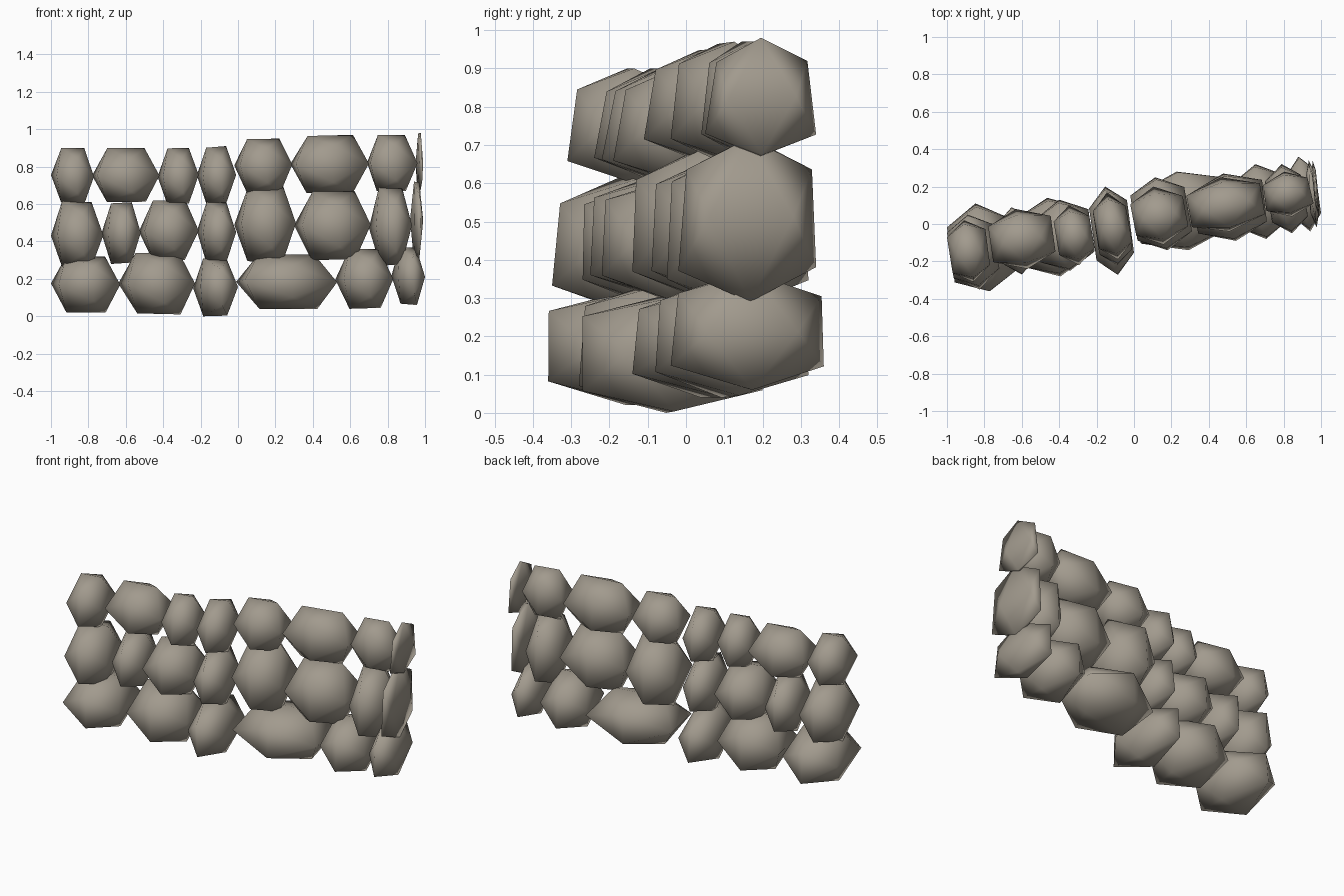
import bpy
import bmesh
import random
from math import radians
from mathutils import Matrix, Vector

random.seed(4)

default_cube = bpy.data.objects.get("Cube")
if default_cube:
    bpy.data.objects.remove(default_cube, do_unlink=True)

GOLDEN = (1 + 5 ** 0.5) / 2
WALL_TURN = Matrix.Rotation(radians(10), 3, "Z")
OVERLAP = 0.01

# One warm grey for all the stone
stone_grey = bpy.data.materials.new("stone grey")
stone_grey.use_nodes = True
stone_colour = (0.36, 0.325, 0.27, 1)
stone_grey.diffuse_color = stone_colour
shader = stone_grey.node_tree.nodes["Principled BSDF"]
shader.inputs["Base Color"].default_value = stone_colour
shader.inputs["Roughness"].default_value = 0.9


def twenty_sided_points():
    """Corners of a regular twenty-sided block, flat on top and pointed at the ends."""
    points = []
    for a in (-1, 1):
        for b in (-GOLDEN, GOLDEN):
            points += [Vector((a, 0, b)), Vector((b, a, 0)), Vector((0, b, a))]
    return points


def fit_to_box(points, low, high):
    """Stretch the points so that they fill the box exactly."""
    for axis in range(3):
        values = [p[axis] for p in points]
        least, span = min(values), max(values) - min(values)
        for p in points:
            share = (p[axis] - least) / span
            p[axis] = low[axis] + share * (high[axis] - low[axis])


def add_stone(name, low, high, batter):
    """A rough smooth-shaded boulder, turned along the wall, narrower at the top."""
    half = (high - low) / (2 * GOLDEN)
    points = []
    for p in twenty_sided_points():
        rough = Vector([random.uniform(-0.06, 0.06) for _ in range(3)])
        p = (p + rough) * (1)
        p.y *= 1 - batter * p.z
        points.append(WALL_TURN @ Vector([p[i] * half[i] for i in range(3)]))
    fit_to_box(points, low, high)

    bm = bmesh.new()
    for p in points:
        bm.verts.new(p)
    bmesh.ops.convex_hull(bm, input=bm.verts[:])
    bmesh.ops.recalc_face_normals(bm, faces=bm.faces[:])
    for face in bm.faces:
        face.smooth = True
    mesh = bpy.data.meshes.new(name)
    bm.to_mesh(mesh)
    bm.free()
    mesh.materials.append(stone_grey)
    stone = bpy.data.objects.new(name, mesh)
    bpy.context.collection.objects.link(stone)


def add_course(name, batter, stones):
    """Lay stones from right to left: end x, front y, back y, bottom z, top z."""
    start = -1
    for number, (end, front, back, bottom, top) in enumerate(stones, 1):
        low = Vector((start, front, bottom))
        high = Vector((end, back, top))
        add_stone(f"{name}_stone_{number}", low, high, batter)
        start = end - OVERLAP


# Broad footing stones
add_course("bottom", 0.03, [
    (-.63, -.36, .11, .02, .32),
    (-.23, -.28, .14, .01, .34),
    (0, -.27, .2, 0, .31),
    (.53, -.14, .28, .04, .33),
    (.83, -.08, .32, .04, .36),
    (1, -.04, .36, .06, .37),
])

# Taller stones in the middle
add_course("middle", 0.04, [
    (-.72, -.35, .05, .26, .62),
    (-.52, -.27, .09, .28, .61),
    (-.21, -.25, .13, .3, .62),
    (-.01, -.22, .17, .29, .61),
    (.31, -.14, .25, .29, .7),
    (.71, -.09, .27, .3, .67),
    (.93, -.05, .32, .27, .69),
    (.99, -.02, .34, .29, .72),
])

# Narrower stones along the top
add_course("top", 0.1, [
    (-.77, -.31, .02, .6, .9),
    (-.42, -.24, .08, .61, .9),
    (-.21, -.22, .1, .6, .9),
    (-.01, -.19, .16, .6, .91),
    (.29, -.11, .2, .66, .95),
    (.7, -.04, .25, .66, .97),
    (.96, .04, .28, .67, .97),
    (.99, .05, .34, .67, .98),
])
